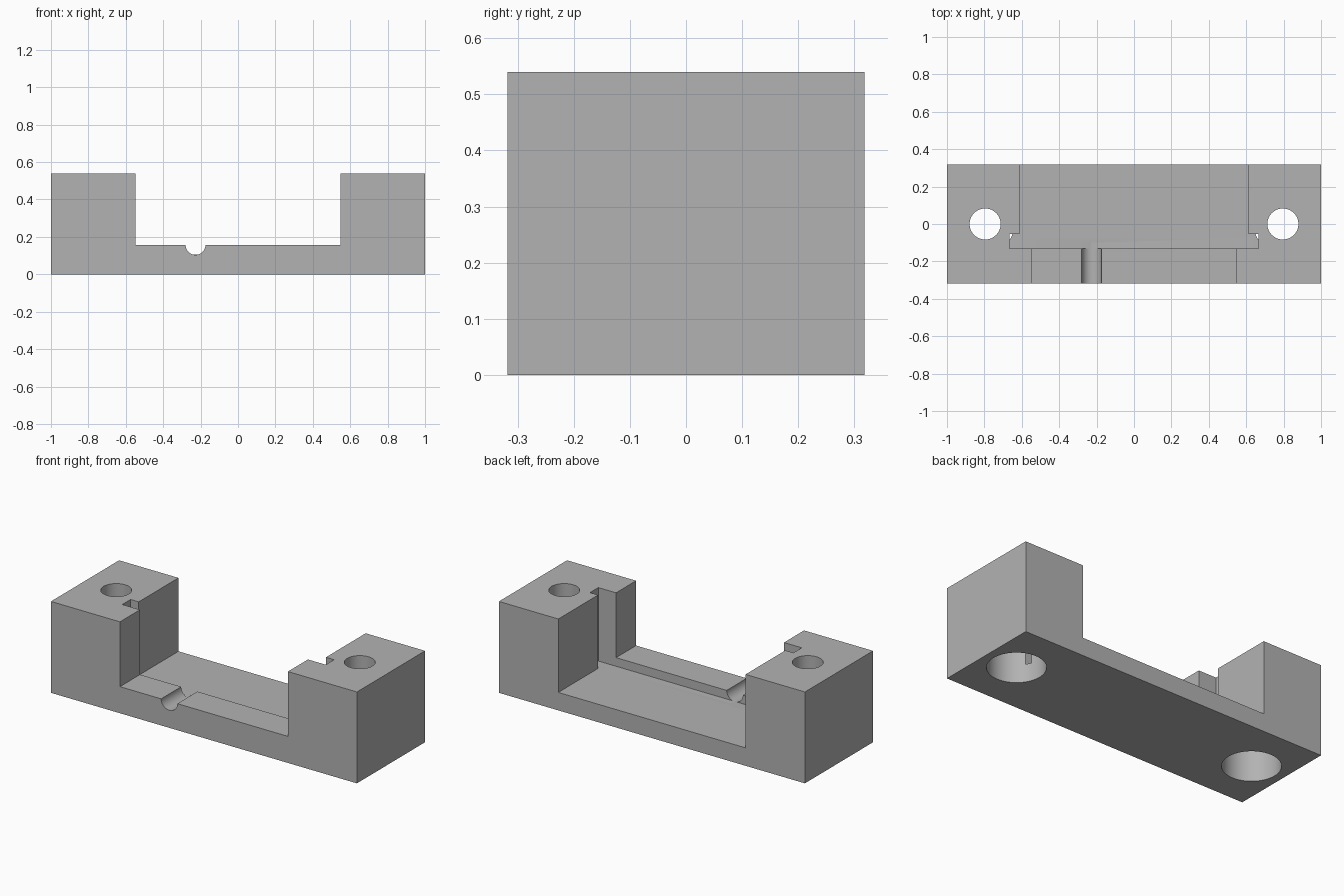
import bpy
import bmesh
import math
from mathutils import Matrix

if "Cube" in bpy.data.objects:
    bpy.data.objects.remove(bpy.data.objects["Cube"], do_unlink=True)

DEPTH, HEIGHT = 0.318, 0.54     # half depth, full height
FLOOR, LIP = 0.106, 0.157       # pocket floor, front lip
HOLE_X = 0.796

grey = bpy.data.materials.new("plain grey")
grey.use_nodes = True
colour = (0.45, 0.45, 0.45, 1)
grey.diffuse_color = colour
grey.node_tree.nodes["Principled BSDF"].inputs["Base Color"].default_value = colour


def make_object(name, bm):
    bmesh.ops.recalc_face_normals(bm, faces=bm.faces)
    mesh = bpy.data.meshes.new(name)
    bm.to_mesh(mesh)
    bm.free()
    mesh.materials.append(grey)
    obj = bpy.data.objects.new(name, mesh)
    bpy.context.collection.objects.link(obj)
    return obj


def prism(name, outline, z0, z1):
    """Extrude a plan outline from z0 up to z1."""
    bm = bmesh.new()
    face = bm.faces.new([bm.verts.new((x, y, z0)) for x, y in outline])
    top = bmesh.ops.extrude_face_region(bm, geom=[face])["geom"]
    verts = [v for v in top if isinstance(v, bmesh.types.BMVert)]
    bmesh.ops.translate(bm, verts=verts, vec=(0, 0, z1 - z0))
    return make_object(name, bm)


def rectangle(x, y0, y1):
    return [(-x, y0), (x, y0), (x, y1), (-x, y1)]


def cylinder(name, radius, length, matrix):
    bm = bmesh.new()
    bmesh.ops.create_cone(bm, cap_ends=True, segments=64, radius1=radius,
                          radius2=radius, depth=length, matrix=matrix)
    return make_object(name, bm)


# Solid block
bracket = prism("mounting_bracket", rectangle(1, -DEPTH, DEPTH), 0, HEIGHT)

# Stepped pocket, open at the back, with side slots behind the front lip
right_side = [(0.665, -0.131), (0.665, -0.053), (0.612, -0.053), (0.612, 0.5)]
pocket = right_side + [(-x, y) for x, y in reversed(right_side)]
cutters = [
    prism("pocket_cutter", pocket, FLOOR, 1),
    prism("front_opening_cutter", rectangle(0.549, -0.5, -0.1), LIP, 1),
    # Round cable groove through the front lip
    cylinder("groove_cutter", 0.053, 0.4,
             Matrix.Translation((-0.227, -0.3, LIP)) @ Matrix.Rotation(math.pi / 2, 4, "X")),
]

# Screw holes, counterbored from below
for side, sign in (("right", -1), ("left", 1)):
    x = sign * HOLE_X
    cutters.append(cylinder(side + "_screw_hole_cutter", 0.083, 2,
                            Matrix.Translation((x, 0, 0))))
    cutters.append(cylinder(side + "_counterbore_cutter", 0.156, 0.62,
                            Matrix.Translation((x, 0, 0))))

for cutter in cutters:
    cutter.hide_render = True
    mod = bracket.modifiers.new(cutter.name, "BOOLEAN")
    mod.operation = "DIFFERENCE"
    mod.solver = "EXACT"
    mod.object = cutter

# Bake the cuts, then drop the cutters
bpy.context.view_layer.update()
graph = bpy.context.evaluated_depsgraph_get()
result = bpy.data.meshes.new_from_object(bracket.evaluated_get(graph))
bracket.modifiers.clear()
bracket.data = result
for cutter in cutters:
    bpy.data.objects.remove(cutter, do_unlink=True)

bpy.ops.object.select_all(action="DESELECT")
bracket.select_set(True)
bpy.context.view_layer.objects.active = bracket
bpy.ops.object.shade_smooth_by_angle(angle=math.radians(30))
